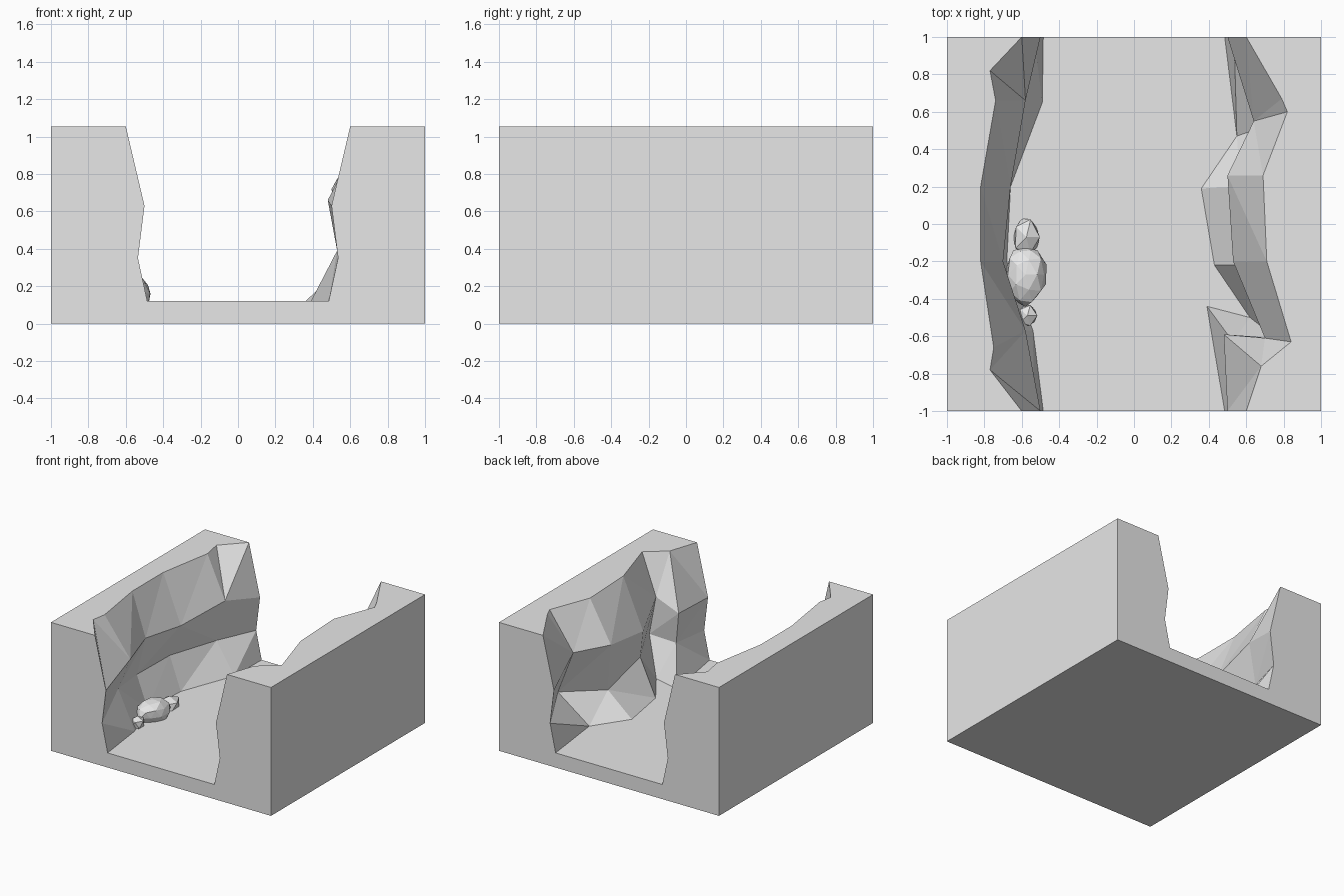
import bpy
import bmesh
import random
from mathutils import Vector

cube = bpy.data.objects.get("Cube")
if cube:
    bpy.data.objects.remove(cube, do_unlink=True)

random.seed(4)
TOP, FLOOR = 1.055, 0.12

stone = bpy.data.materials.new("light_grey_stone")
stone.use_nodes = True
stone.diffuse_color = (0.8, 0.8, 0.8, 1)
stone.node_tree.nodes["Principled BSDF"].inputs["Base Color"].default_value = stone.diffuse_color


def finish(bm, name):
    """Turn a bmesh into a flat shaded stone object."""
    bmesh.ops.recalc_face_normals(bm, faces=bm.faces)
    mesh = bpy.data.meshes.new(name)
    bm.to_mesh(mesh)
    bm.free()
    mesh.materials.append(stone)
    obj = bpy.data.objects.new(name, mesh)
    bpy.context.collection.objects.link(obj)
    return obj


def section(rim, brow, hollow, foot):
    """One wall section, from the plateau edge down to the floor."""
    return [(*rim, TOP), brow, hollow, (*foot, FLOOR)]


def end_section(side, y):
    """The wall outline shared by all four open ends."""
    return section((side * 0.6, y), (side * 0.5, y, 0.63),
                   (side * 0.535, y, 0.35), (side * 0.485, y))


def with_rim(rim, base):
    """An extra rim corner that fans onto a neighbouring section."""
    return [(*rim, TOP)] + base[1:]


# Wall on the -x side, running front to back
west_front = section((-0.75, -0.66), (-0.58, -0.57, 0.7), (-0.69, -0.57, 0.43), (-0.54, -0.57))
west_back = section((-0.74, 0.66), (-0.58, 0.66, 0.71), (-0.65, 0.65, 0.37), (-0.49, 0.65))
west_wall = [
    end_section(-1, -1),
    with_rim((-0.77, -0.78), west_front),
    west_front,
    section((-0.82, -0.2), (-0.7, -0.2, 0.7), (-0.78, -0.2, 0.38), (-0.68, -0.2)),
    section((-0.82, 0.2), (-0.66, 0.2, 0.66), (-0.76, 0.2, 0.39), (-0.66, 0.2)),
    west_back,
    with_rim((-0.77, 0.82), west_back),
    end_section(-1, 1),
]

# Wall on the +x side, with a jutting buttress near the front
east_back = section((0.82, 0.6), (0.64, 0.55, 0.73), (0.78, 0.55, 0.37), (0.55, 0.47))
east_wall = [
    end_section(1, -1),
    section((0.68, -0.76), (0.48, -0.59, 0.66), (0.53, -0.63, 0.39), (0.39, -0.44)),
    section((0.84, -0.63), (0.7, -0.61, 0.73), (0.76, -0.61, 0.41), (0.62, -0.5)),
    section((0.71, -0.2), (0.53, -0.2, 0.65), (0.57, -0.22, 0.42), (0.43, -0.22)),
    section((0.69, 0.26), (0.5, 0.26, 0.72), (0.57, 0.2, 0.31), (0.36, 0.19)),
    east_back,
    with_rim((0.79, 0.67), east_back),
    end_section(1, 1),
]


def build_canyon():
    bm = bmesh.new()
    shared = {}

    def face(points):
        """Add a face on shared corners, dropping repeated ones."""
        verts = []
        for p in points:
            if p not in shared:
                shared[p] = bm.verts.new(p)
            if shared[p] not in verts:
                verts.append(shared[p])
        if len(verts) > 2:
            bm.faces.new(verts)

    # Rocky inner walls and the flat plateau beside each
    for side, wall in ((-1, west_wall), (1, east_wall)):
        for a, b in zip(wall, wall[1:]):
            for i in range(len(a) - 1):
                face([a[i], a[i + 1], b[i + 1], b[i]])
        face([s[0] for s in wall] + [(side, 1, TOP), (side, -1, TOP)])
        face([(side, -1, 0), (side, 1, 0), (side, 1, TOP), (side, -1, TOP)])

    # Canyon floor
    face([s[-1] for s in west_wall] + [s[-1] for s in reversed(east_wall)])

    # Open ends and the underside
    for end, y in ((0, -1), (-1, 1)):
        face([(-1, y, 0), (1, y, 0), (1, y, TOP)] + east_wall[end]
             + west_wall[end][::-1] + [(-1, y, TOP)])
    face([(-1, -1, 0), (1, -1, 0), (1, 1, 0), (-1, 1, 0)])

    bmesh.ops.recalc_face_normals(bm, faces=bm.faces)
    bmesh.ops.triangulate(bm, faces=bm.faces)
    return finish(bm, "canyon_block")


def build_boulder(name, centre, size, detail):
    """A chipped, faceted stone partly sunk in the floor."""
    bm = bmesh.new()
    bmesh.ops.create_icosphere(bm, subdivisions=detail, radius=1)
    for v in bm.verts:
        v.co *= random.uniform(0.9, 1.1)
        v.co = Vector(centre) + v.co * Vector(size)
    return finish(bm, name)


build_canyon()

# Fallen boulders at the foot of the -x wall
build_boulder("large_boulder", (-0.58, -0.27, 0.16), (Vector((0.11, 0.16, 0.1))), 2)
build_boulder("back_boulder", (-0.575, -0.07, 0.14), (Vector((0.08, 0.11, 0.07))), 1)
build_boulder("small_boulder", (-0.57, -0.49, 0.15), (Vector((0.055, 0.065, 0.06))), 1)
